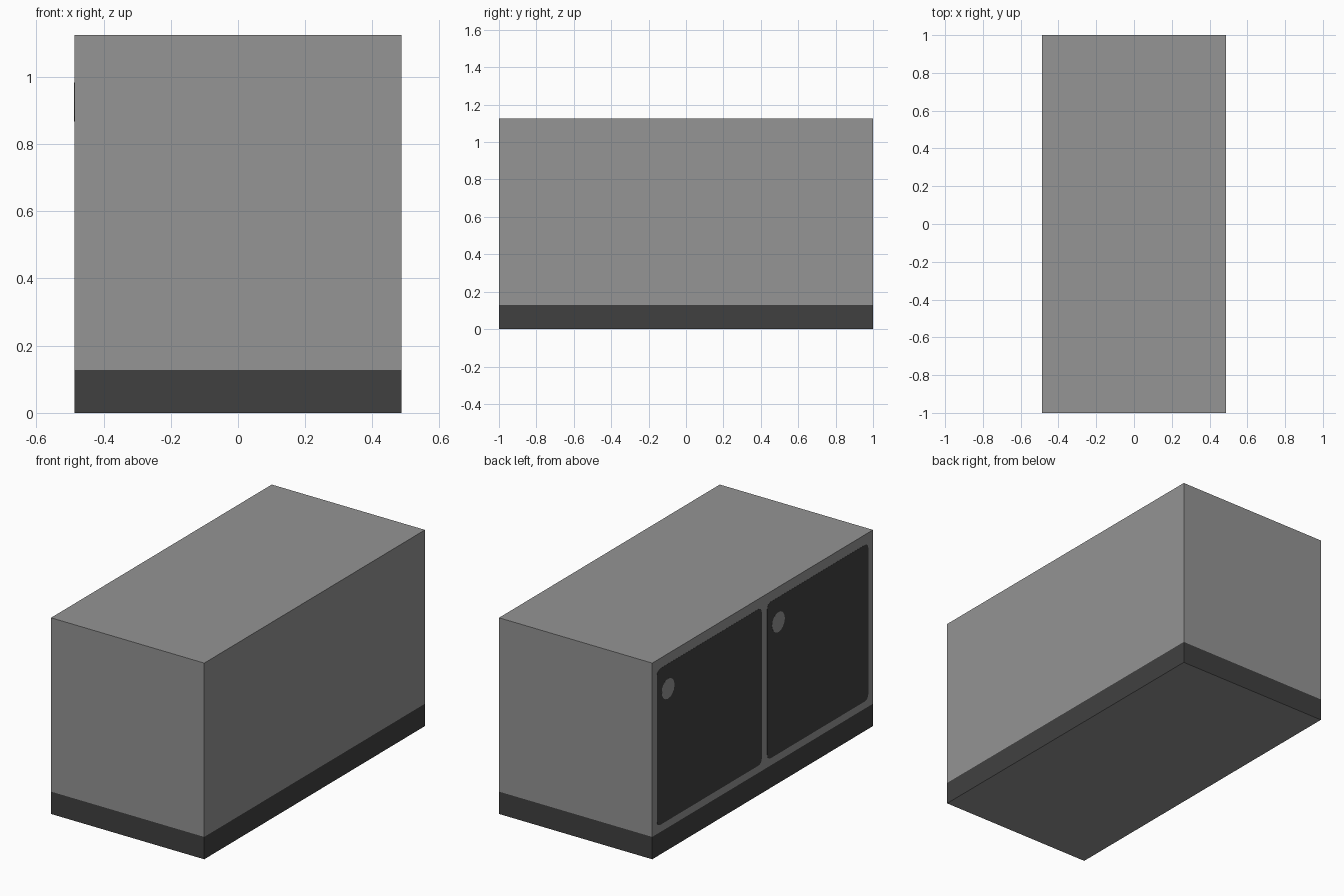
import bpy, bmesh, math

if "Cube" in bpy.data.objects:
    bpy.data.objects.remove(bpy.data.objects["Cube"])

W, L, H, BAND = 0.486, 1.0, 1.125, 0.128   # half width, half length, height, dark band top


def material(name, v):
    m = bpy.data.materials.new(name)
    m.diffuse_color = (v, v, v, 1)
    m.use_nodes = True
    m.node_tree.nodes["Principled BSDF"].inputs["Base Color"].default_value = m.diffuse_color
    return m


grey = material("mid grey", 0.297)
dark = material("dark grey", 0.051)


def finish(name, bm, mats):
    bmesh.ops.recalc_face_normals(bm, faces=bm.faces[:])
    me = bpy.data.meshes.new(name)
    bm.to_mesh(me)
    bm.free()
    for m in mats:
        me.materials.append(m)
    ob = bpy.data.objects.new(name, me)
    bpy.context.collection.objects.link(ob)
    return ob


def side_plate(name, outline, x, thick, mat):
    """Thin plate on the left side from a (y, z) outline."""
    bm = bmesh.new()
    face = bm.faces.new([bm.verts.new((x, y, z)) for y, z in outline])
    ext = bmesh.ops.extrude_face_region(bm, geom=[face])["geom"]
    bmesh.ops.translate(bm, vec=(-thick, 0, 0),
                        verts=[v for v in ext if isinstance(v, bmesh.types.BMVert)])
    return finish(name, bm, [mat])


def rounded(y0, y1, z0, z1, r, n=4):
    pts = []
    for k, (cy, cz) in enumerate([(y1 - r, z1 - r), (y0 + r, z1 - r),
                                  (y0 + r, z0 + r), (y1 - r, z0 + r)]):
        for i in range(n + 1):
            a = math.pi / 2 * (k + i / n)
            pts.append((cy + r * math.cos(a), cz + r * math.sin(a)))
    return pts


def circle(cy, cz, r, n=16):
    return [(cy + r * math.cos(math.tau * i / n), cz + r * math.sin(math.tau * i / n))
            for i in range(n)]


# cabinet body: box cut at the band height, side faces below it dark, underside grey
bm = bmesh.new()
bmesh.ops.create_cube(bm, size=1)
bmesh.ops.scale(bm, vec=(2 * W, 2 * L, H), verts=bm.verts[:])
bmesh.ops.translate(bm, vec=(0, 0, H / 2), verts=bm.verts[:])
bmesh.ops.bisect_plane(bm, geom=bm.verts[:] + bm.edges[:] + bm.faces[:],
                       plane_co=(0, 0, BAND), plane_no=(0, 0, 1))
for f in bm.faces:
    f.material_index = int(0.01 < f.calc_center_median().z < BAND)
finish("cabinet_body", bm, [grey, dark])

# two painted door panels with round handles on the left side
for tag, y0, y1, knob in (("rear", 0.008, 0.957, 0.858), ("front", -0.957, -0.042, -0.142)):
    side_plate(tag + "_door", rounded(y0, y1, 0.17, 1.067, 0.03), -W, 0.0007, dark)
    side_plate(tag + "_door_handle", circle(knob, 0.925, 0.058), -W - 0.0007, 0.0007, grey)
